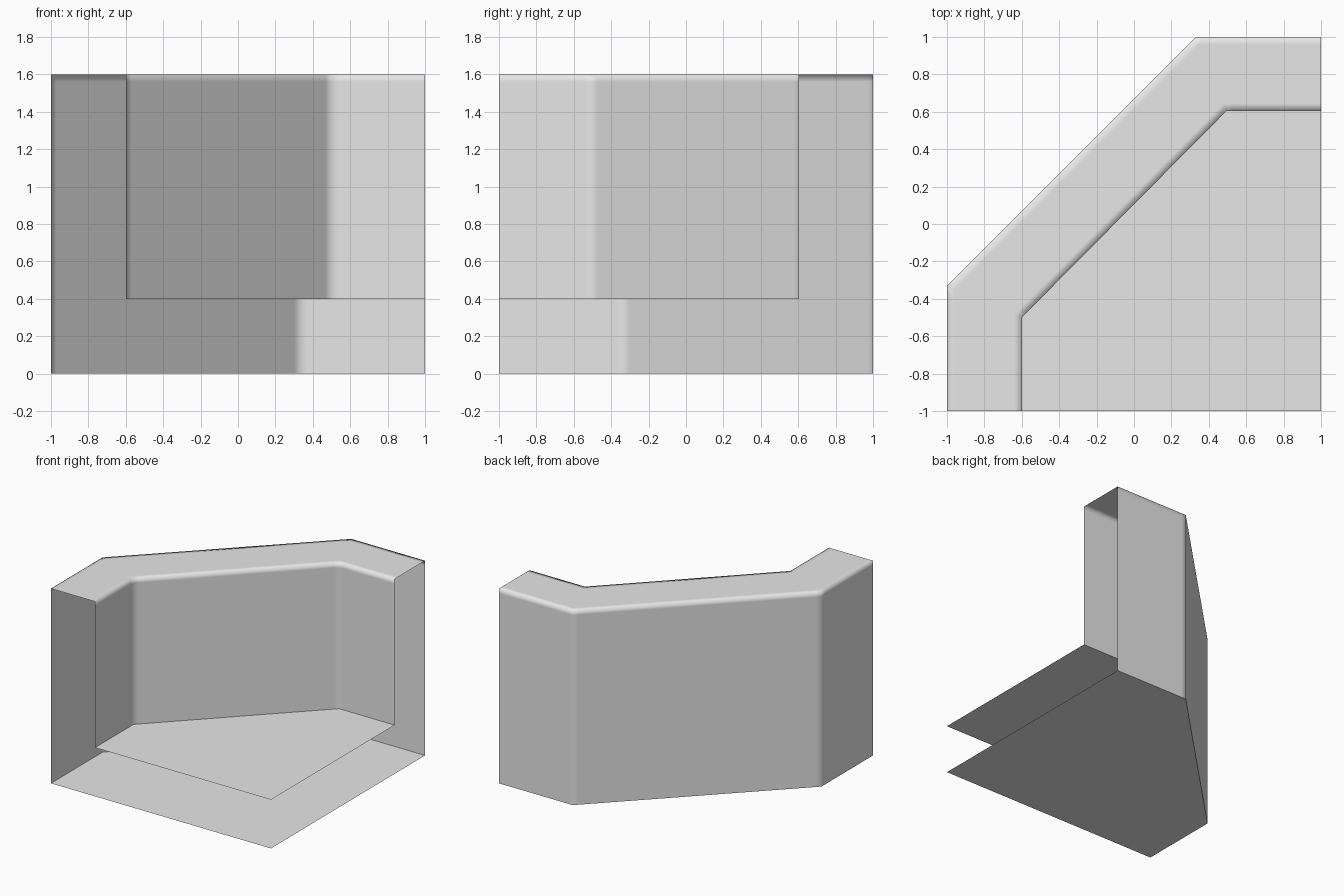
import bpy
import bmesh
from mathutils import Vector

cube = bpy.data.objects.get("Cube")
if cube:
    bpy.data.objects.remove(cube, do_unlink=True)

HEIGHT, FLOOR, EDGE = 1.6, 0.4, 0.04

grey = bpy.data.materials.new("light grey")
grey.use_nodes = True
grey.diffuse_color = (0.8, 0.8, 0.8, 1)
grey.node_tree.nodes["Principled BSDF"].inputs["Base Color"].default_value = grey.diffuse_color

# Plan outlines of the wall, from the front end round to the left end
inner = [Vector(p) for p in ((-0.6, -1), (-0.6, -0.5), (0.495, 0.605), (1, 0.605))]
outer = [Vector(p) for p in ((-1, -1), (-1, -0.33), (0.33, 1), (1, 1))]
front_corner = Vector((1, -1))


def add_object(name, bm):
    mesh = bpy.data.meshes.new(name)
    bm.to_mesh(mesh)
    bm.free()
    mesh.materials.append(grey)
    obj = bpy.data.objects.new(name, mesh)
    bpy.context.collection.objects.link(obj)
    return obj


def with_support(path):
    """Add a point close to each side of both bends, to tighten the shading."""
    a, b, c, d = path
    near = lambda p, q: p + (q - p).normalized() * EDGE
    return [a, near(b, a), b, near(b, c), near(c, b), c, near(c, d), d]


def add_sheet(name, outline, z, up):
    bm = bmesh.new()
    verts = [bm.verts.new((p.x, p.y, z)) for p in outline + [front_corner]]
    face = bm.faces.new(verts)
    face.normal_update()
    if (face.normal.z > 0) != up:
        face.normal_flip()
    return add_object(name, bm)


# Hollow wall: inner side, flat top and outer side swept round the bends
section = [(0, FLOOR), (0, HEIGHT - EDGE), (0, HEIGHT), (0.1, HEIGHT),
           (0.9, HEIGHT), (1, HEIGHT), (1, HEIGHT - EDGE), (1, 0)]
bm = bmesh.new()
rows = [[bm.verts.new((*p.lerp(q, t), z)) for t, z in section]
        for p, q in zip(with_support(inner), with_support(outer))]
for r, s in zip(rows, rows[1:]):
    for j in range(len(section) - 1):
        bm.faces.new((r[j], s[j], s[j + 1], r[j + 1])).smooth = True
add_object("corner_wall", bm)

# Raised floor inside the wall and the base sheet under it
add_sheet("raised_floor", inner, FLOOR, True)
add_sheet("base_sheet", outer, 0, False)
